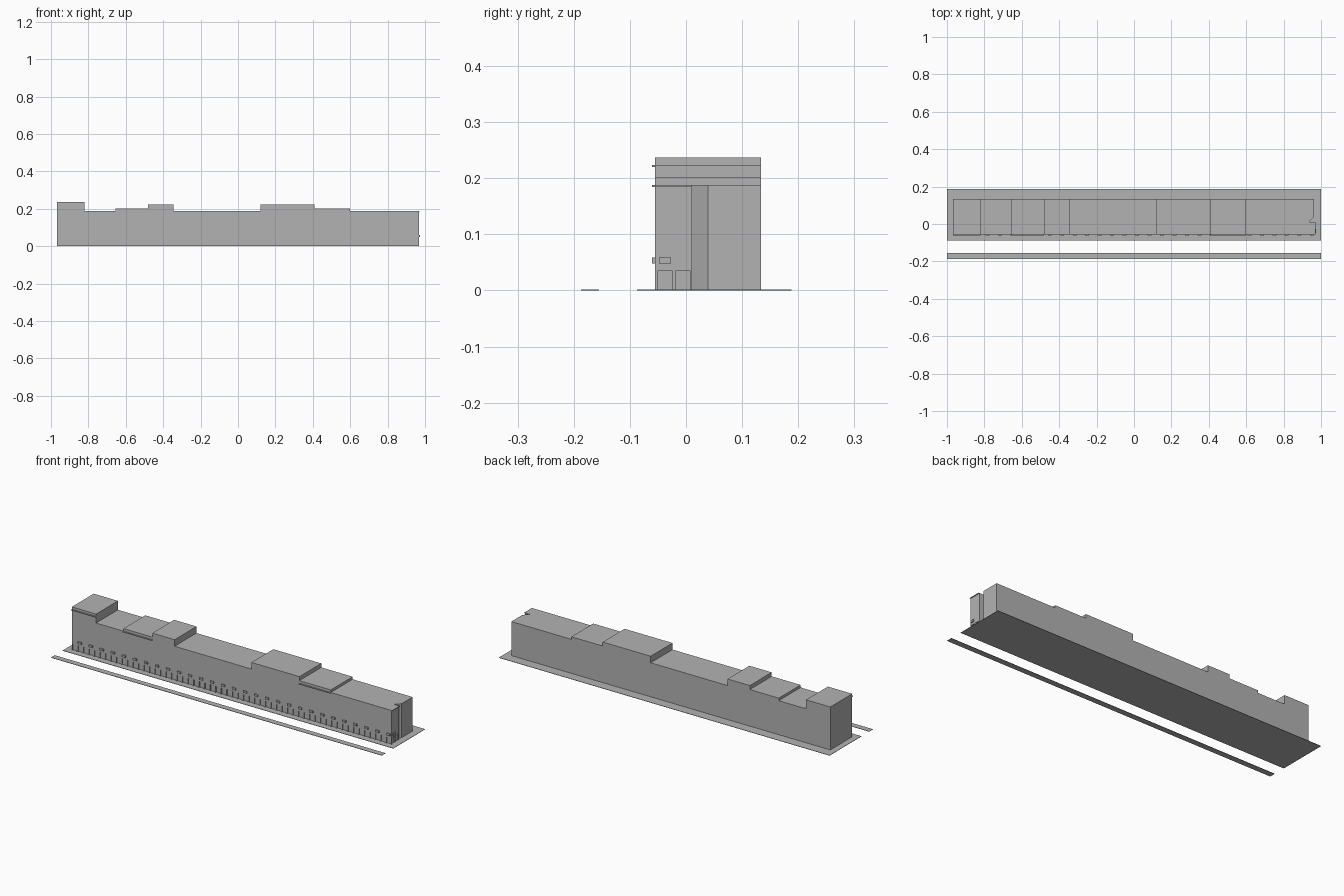
import bpy, bmesh

if "Cube" in bpy.data.objects:
    bpy.data.objects.remove(bpy.data.objects["Cube"])

grey = bpy.data.materials.new("stone_grey")
grey.diffuse_color = (0.45, 0.45, 0.45, 1)
grey.use_nodes = True
grey.node_tree.nodes["Principled BSDF"].inputs["Base Color"].default_value = grey.diffuse_color


def prism(name, pts, z0, z1):
    """Upright solid from a plan outline (counter-clockwise)."""
    bm = bmesh.new()
    lo = [bm.verts.new((x, y, z0)) for x, y in pts]
    hi = [bm.verts.new((x, y, z1)) for x, y in pts]
    n = len(pts)
    bm.faces.new(lo[::-1])
    bm.faces.new(hi)
    for i in range(n):
        j = (i + 1) % n
        bm.faces.new((lo[i], lo[j], hi[j], hi[i]))
    me = bpy.data.meshes.new(name)
    bm.to_mesh(me)
    bm.free()
    me.materials.append(grey)
    ob = bpy.data.objects.new(name, me)
    bpy.context.collection.objects.link(ob)
    return ob


def box(name, x0, x1, y0, y1, z0, z1):
    return prism(name, [(x0, y0), (x1, y0), (x1, y1), (x0, y1)], z0, z1)


FRONT, BACK, LEFT, RIGHT = -0.055, 0.134, -0.967, 0.967
REAR_X, DOOR_Z, RECESS = 0.963, 0.036, 0.005

# Pavement and far kerb
box("pavement", -1, 1, -0.087, 0.188, 0, 0.002)
box("far_kerb", -1, 1, -0.187, -0.155, 0, 0.002)

# Row of houses: x start, x end, height, number of units, cornice height
rows = [(LEFT, -0.82, 0.237, 1, 0.224), (-0.82, -0.655, 0.188, 1, 0),
        (-0.655, -0.48, 0.202, 1, 0.188), (-0.48, -0.345, 0.224, 1, 0),
        (-0.345, 0.12, 0.188, 3, 0), (0.12, 0.41, 0.224, 2, 0),
        (0.41, 0.6, 0.202, 1, 0.188), (0.6, 0.78, 0.188, 1, 0)]
for x0, x1, h, n, c in rows:
    w = (x1 - x0) / n
    for i in range(n):
        a, b = x0 + i * w, x0 + (i + 1) * w
        box("house_upper", a, b, FRONT, BACK, DOOR_Z, h)
        box("house_ground_floor", a, b, FRONT + RECESS, BACK, 0, DOOR_Z)
    if c:
        box("cornice", x0, x1, FRONT - 0.006, FRONT, c - 0.004, c)

# End house with the angled notch in its side
def end_outline(front, side):
    return [(0.78, front), (side, front), (side, 0.011), (0.936, 0.011),
            (REAR_X, 0.039), (REAR_X, BACK), (0.78, BACK)]

prism("end_house_upper", end_outline(FRONT, RIGHT), DOOR_Z, 0.188)
prism("end_house_ground_floor", end_outline(FRONT + RECESS, RIGHT - RECESS), 0, DOOR_Z)
box("end_cornice", RIGHT, RIGHT + 0.004, FRONT, 0.011, 0.185, 0.188)

# Shop fronts: piers between recessed doors, sign over every other door
count = 58
pitch = (RIGHT - LEFT) / count
pier = 0.0075
for i in range(count + 1):
    x = LEFT + i * pitch
    box("pier", max(LEFT, x - pier / 2), min(RIGHT, x + pier / 2),
        FRONT, FRONT + RECESS, 0, DOOR_Z)
    if i % 2 and i < count:
        box("shop_sign", x + 0.006, x + 0.027, FRONT - 0.006, FRONT, 0.048, 0.059)

# Side doors of the end house
for y0, y1 in ((FRONT, -0.05), (-0.025, -0.018), (0.007, 0.011)):
    box("side_pier", RIGHT - RECESS, RIGHT, y0, y1, 0, DOOR_Z)
box("side_sign", RIGHT, RIGHT + 0.006, -0.048, -0.027, 0.048, 0.059)
